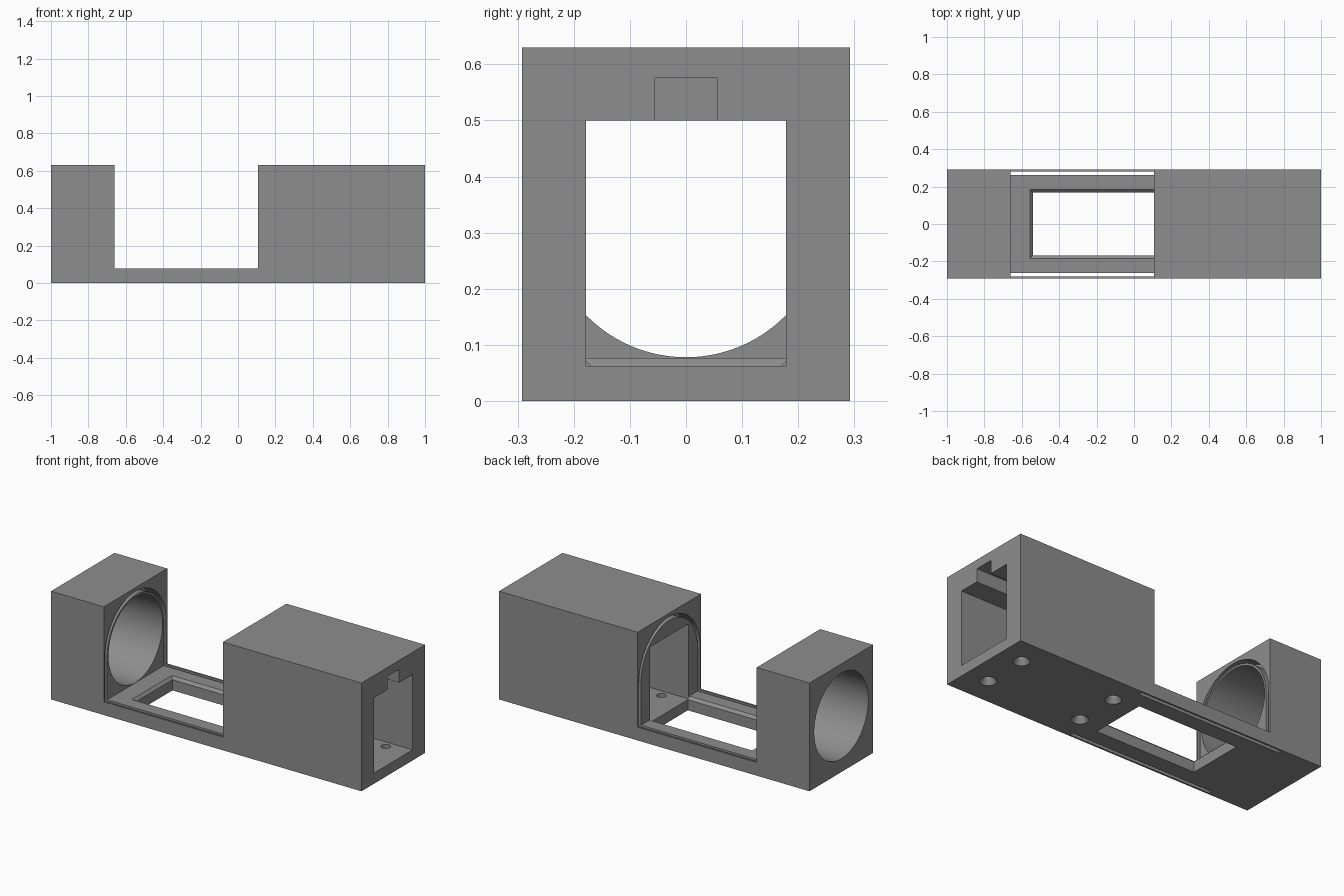
import bpy, bmesh, math
from mathutils import Matrix

if "Cube" in bpy.data.objects:
    bpy.data.objects.remove(bpy.data.objects["Cube"])

HALF_Y, TOP, FLOOR = 0.292, 0.63, 0.077
GAP0, GAP1 = -0.66, 0.107          # open bay between the two end blocks
AXIS_Z = 0.327                     # height of the bore and arch axis

grey = bpy.data.materials.new("grey_plastic")
grey.diffuse_color = (0.27, 0.27, 0.27, 1)
grey.use_nodes = True
grey.node_tree.nodes["Principled BSDF"].inputs["Base Color"].default_value = grey.diffuse_color


def add_object(name, bm):
    bmesh.ops.recalc_face_normals(bm, faces=bm.faces)
    me = bpy.data.meshes.new(name)
    bm.to_mesh(me)
    bm.free()
    me.materials.append(grey)
    ob = bpy.data.objects.new(name, me)
    bpy.context.collection.objects.link(ob)
    return ob


def box(name, x0, x1, y0, y1, z0, z1):
    bm = bmesh.new()
    bmesh.ops.create_cube(bm, size=1)
    for v in bm.verts:
        v.co = ((x0 + x1) / 2 + v.co.x * (x1 - x0),
                (y0 + y1) / 2 + v.co.y * (y1 - y0),
                (z0 + z1) / 2 + v.co.z * (z1 - z0))
    return add_object(name, bm)


def prism_x(name, profile, x0, x1):
    """Extrude a (y, z) outline along x."""
    bm = bmesh.new()
    face = bm.faces.new([bm.verts.new((x0, y, z)) for y, z in profile])
    new = bmesh.ops.extrude_face_region(bm, geom=[face])["geom"]
    bmesh.ops.translate(bm, vec=(x1 - x0, 0, 0),
                        verts=[g for g in new if isinstance(g, bmesh.types.BMVert)])
    return add_object(name, bm)


def cone(name, x, y, z0, z1, r0, r1):
    bm = bmesh.new()
    bmesh.ops.create_cone(bm, cap_ends=True, segments=32, radius1=r0, radius2=r1,
                          depth=z1 - z0, matrix=Matrix.Translation((x, y, (z0 + z1) / 2)))
    return add_object(name, bm)


def arc(r, a0, a1, n):
    return [(r * math.cos(a0 + (a1 - a0) * i / n),
             AXIS_Z + r * math.sin(a0 + (a1 - a0) * i / n)) for i in range(n + 1)]


body = box("holder_body", -1, 1, -HALF_Y, HALF_Y, 0, TOP)

# Open bay in the middle
cutters = [box("bay_cutter", GAP0, GAP1, -0.5, 0.5, FLOOR, 1)]

# Round bore through the short block
cutters.append(prism_x("bore_cutter", arc(0.249, 0, 2 * math.pi, 96)[:-1], -1.1, GAP0 + 0.05))

# Arched slot for a sliding cover, running through the floor and into both blocks
outer = arc(0.282, 0, math.pi, 64)
inner = arc(0.261, math.pi, 0, 64)
profile = [(0.282, -0.1)] + outer + [(-0.282, -0.1), (-0.261, -0.1)] + inner + [(0.261, -0.1)]
cutters.append(prism_x("cover_slot_cutter", profile, GAP0 - 0.08, GAP1 + 0.08))

# Square chamber in the long block with a blind key notch in its ceiling
cutters.append(box("chamber_cutter", GAP1 - 0.001, 1.1, -0.178, 0.178, 0.062, 0.5))
cutters.append(box("notch_cutter", 0.3, 1.1, -0.055, 0.055, 0.45, 0.577))

# Floor window with a chamfered upper rim
cutters.append(box("window_cutter", -0.54, 0.106, -0.168, 0.168, -0.1, 0.2))
rim = box("window_rim_cutter", -0.57, 0.1065, -0.199, 0.199, 0.062, 0.092)
for v in rim.data.vertices:
    if v.co.z < 0.07:
        v.co.y *= 0.168 / 0.199
        v.co.x = max(v.co.x, -0.54)
cutters.append(rim)

# Four countersunk screw holes
for x in (0.25, 0.86):
    for y in (-0.132, 0.132):
        cutters.append(cone("screw_cutter", x, y, -0.1, 0.1, 0.026, 0.026))
        cutters.append(cone("countersink_cutter", x, y, -0.01, 0.03, 0.05, 0.026))

# Apply the cuts
bpy.context.view_layer.objects.active = body
body.select_set(True)
for c in cutters:
    m = body.modifiers.new("cut", "BOOLEAN")
    m.operation, m.solver, m.object = "DIFFERENCE", "EXACT", c
    bpy.ops.object.modifier_apply(modifier=m.name)
    bpy.data.objects.remove(c, do_unlink=True)

bpy.ops.object.shade_smooth_by_angle(angle=math.radians(25))
